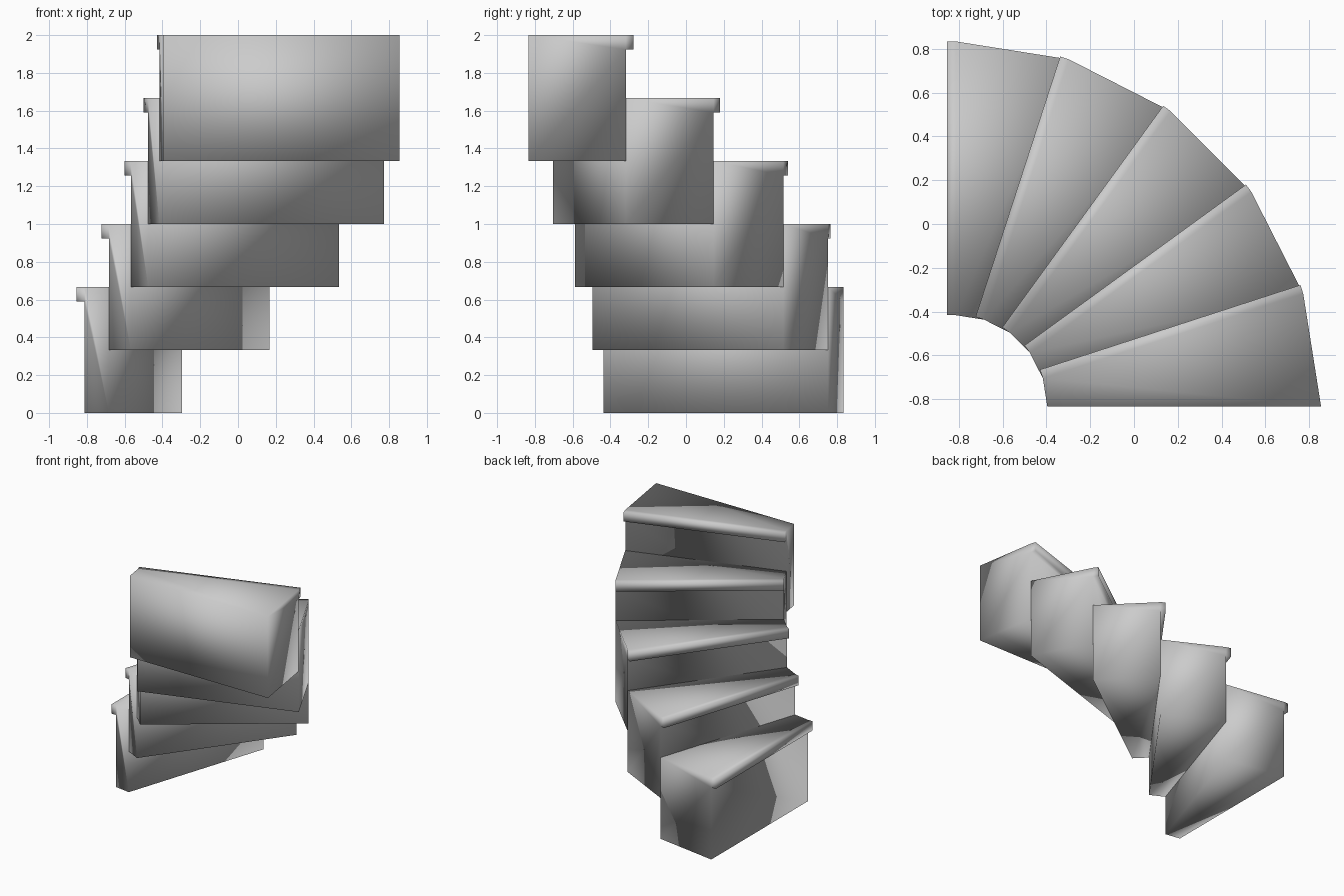
import bpy, bmesh, math

if "Cube" in bpy.data.objects:
    bpy.data.objects.remove(bpy.data.objects["Cube"])

RISE = 1 / 3
STEPS = 5
R_IN, R_OUT = 0.4167, 1.6667
NOSE, LIP = 0.0417, 0.077
CX, CY = -0.8125, -0.8333


def make_step(i):
    a0 = math.radians(90 - 18 * i)
    a1 = math.radians(72 - 18 * i)
    bottom, top = i * RISE, (i + 2) * RISE
    lip = top - LIP
    bm = bmesh.new()

    def pair(a, z, out=0.0):
        # inner and outer point on a radial line, pushed forward by out
        dx, dy = -math.sin(a) * out, math.cos(a) * out
        return [bm.verts.new((CX + r * math.cos(a) + dx, CY + r * math.sin(a) + dy, z))
                for r in (R_IN, R_OUT)]

    fb, fl, ft = pair(a0, bottom), pair(a0, lip), pair(a0, top)
    nl, nt = pair(a0, lip, NOSE), pair(a0, top, NOSE)
    bb, bt = pair(a1, bottom), pair(a1, top)

    # closed strip: riser, nosing, tread, back and underside
    ring = [fb, fl, nl, nt, ft, bt, bb]
    for p, q in zip(ring, ring[1:] + ring[:1]):
        bm.faces.new((p[0], p[1], q[1], q[0]))
    # inner and outer ends of the wedge and of the nosing
    for s in (0, 1):
        bm.faces.new([p[s] for p in (fb, fl, ft, bt, bb)])
        bm.faces.new([p[s] for p in (fl, nl, nt, ft)])
    bmesh.ops.recalc_face_normals(bm, faces=bm.faces)
    for f in bm.faces:
        f.smooth = True

    name = f"stair_step_{i + 1}"
    mesh = bpy.data.meshes.new(name)
    bm.to_mesh(mesh)
    bm.free()
    bpy.context.collection.objects.link(bpy.data.objects.new(name, mesh))


# quarter-turn flight of wedge steps, lowest at the back left
for i in range(STEPS):
    make_step(i)
